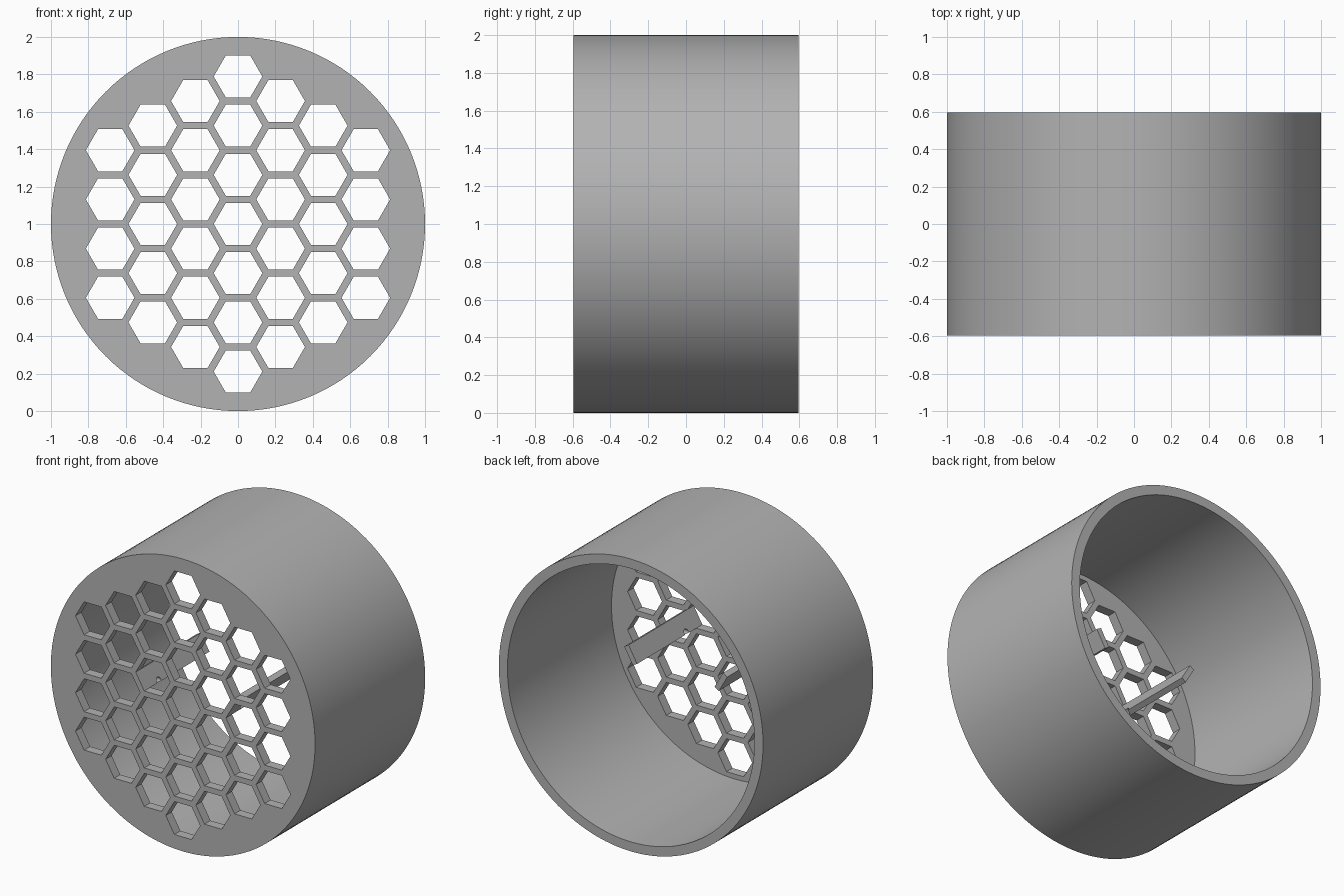
import bpy, bmesh, math
from mathutils import Matrix, Vector

if "Cube" in bpy.data.objects:
    bpy.data.objects.remove(bpy.data.objects["Cube"])

HALF = 0.595       # half depth of the housing
WALL = 0.065       # wall and grille thickness
PITCH = 0.263      # spacing of the honeycomb
HEX_R = 0.13       # corner radius of a cell
RIB = PITCH - HEX_R * math.sqrt(3)
Z0 = 1.0

grey = bpy.data.materials.new("plain_grey")
grey.use_nodes = True
colour = (0.45, 0.45, 0.45, 1)
grey.diffuse_color = colour
grey.node_tree.nodes["Principled BSDF"].inputs["Base Color"].default_value = colour


def finish(bm, name, helper=False):
    bmesh.ops.recalc_face_normals(bm, faces=bm.faces)
    mesh = bpy.data.meshes.new(name)
    bm.to_mesh(mesh)
    bm.free()
    mesh.materials.append(grey)
    obj = bpy.data.objects.new(name, mesh)
    bpy.context.collection.objects.link(obj)
    obj.hide_render = helper
    return obj


def cut(obj, cutter):
    mod = obj.modifiers.new("cut", "BOOLEAN")
    mod.object = cutter
    mod.operation = "DIFFERENCE"
    mod.solver = "EXACT"
    bpy.context.view_layer.objects.active = obj
    bpy.ops.object.modifier_apply(modifier=mod.name)


def prism(bm, sides, radius, depth, matrix):
    bmesh.ops.create_cone(bm, cap_ends=True, segments=sides, radius1=radius,
                          radius2=radius, depth=depth, matrix=matrix)


to_y = Matrix.Rotation(math.pi / 2, 4, "X")
to_x = Matrix.Rotation(math.pi / 2, 4, "Y")

# Housing: a cylinder hollowed from the back
bm = bmesh.new()
prism(bm, 128, 1.0, 2 * HALF, Matrix.Translation((0, 0, Z0)) @ to_y)
back = max(bm.faces, key=lambda f: f.calc_center_median().y)
bmesh.ops.inset_individual(bm, faces=[back], thickness=WALL)
inner = bmesh.ops.extrude_discrete_faces(bm, faces=[back])["faces"][0]
bmesh.ops.translate(bm, verts=inner.verts, vec=(0, WALL - 2 * HALF, 0))
housing = finish(bm, "grille_housing")

# Honeycomb cells cut through the front
bm = bmesh.new()
for q in range(-3, 4):
    for r in range(max(-3, -q - 3), min(3, 3 - q) + 1):
        x = q * PITCH * math.sqrt(3) / 2
        z = Z0 + (r + q / 2) * PITCH
        prism(bm, 6, HEX_R, WALL * 3,
              Matrix.Translation((x, -HALF + WALL / 2, z)) @ to_y
              @ Matrix.Rotation(math.pi / 2, 4, "Z"))
cells = finish(bm, "honeycomb_cutter", helper=True)
cut(housing, cells)

# Small holes near the lower roots of the tabs
bm = bmesh.new()
prism(bm, 24, 0.022, 1.5, Matrix.Translation((0, -0.43, Z0 + 0.025)) @ to_x)
pin_holes = finish(bm, "pin_hole_cutter", helper=True)

# Two slanted tabs running back from the ribs
LENGTH = 0.65
for name, side in (("left_tab", 1), ("right_tab", -1)):
    bm = bmesh.new()
    middle = Vector((side * PITCH * 0.75 * math.sqrt(3),
                     -HALF + WALL + LENGTH / 2 - 0.01, Z0 + PITCH / 4))
    bmesh.ops.create_cube(bm, size=1, matrix=Matrix.Translation(middle)
                          @ Matrix.Rotation(side * math.pi / 6, 4, "Y")
                          @ Matrix.Diagonal((RIB, LENGTH, HEX_R, 1)))
    cut(finish(bm, name), pin_holes)

for cutter in (cells, pin_holes):
    bpy.data.objects.remove(cutter)

# Smooth round walls, crisp edges
bpy.ops.object.select_all(action="DESELECT")
housing.select_set(True)
bpy.context.view_layer.objects.active = housing
bpy.ops.object.shade_smooth_by_angle(angle=math.radians(30))
